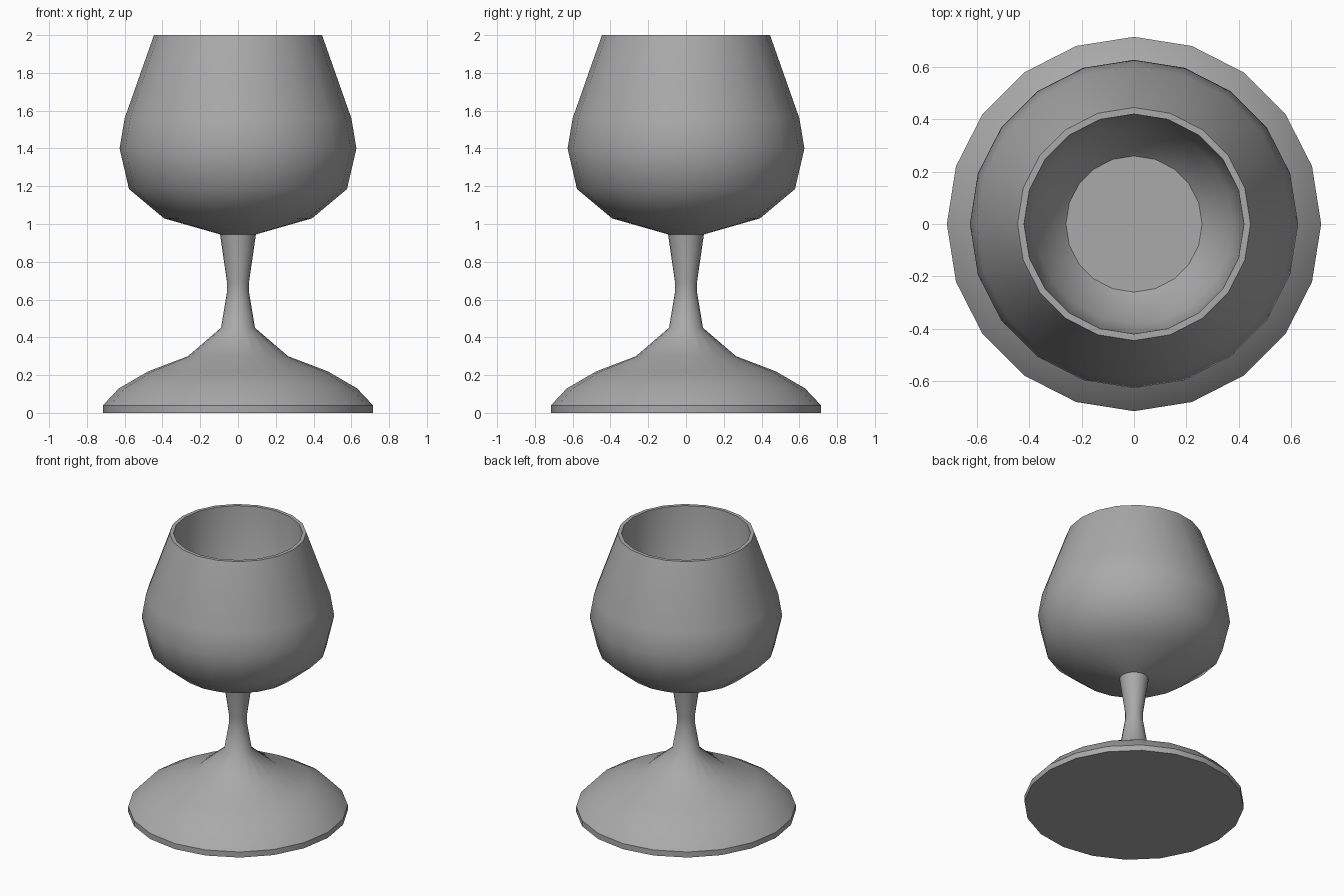
import bpy
import bmesh
import math

SIDES = 20

cube = bpy.data.objects.get("Cube")
if cube:
    bpy.data.objects.remove(cube, do_unlink=True)

grey = bpy.data.materials.new("mid_grey")
grey.use_nodes = True
colour = (0.4, 0.4, 0.4, 1)
grey.diffuse_color = colour
grey.node_tree.nodes["Principled BSDF"].inputs["Base Color"].default_value = colour


def lathe(name, profile, cap_first=False, cap_last=False):
    """Turn a (radius, height) profile around z, with optional flat end discs."""
    bm = bmesh.new()
    rings = []
    for radius, z in profile:
        angles = [math.tau * i / SIDES for i in range(SIDES)]
        rings.append([bm.verts.new((radius * math.cos(a), radius * math.sin(a), z))
                      for a in angles])
    for low, high in zip(rings, rings[1:]):
        for i in range(SIDES):
            j = (i + 1) % SIDES
            bm.faces.new((low[i], low[j], high[j], high[i]))
    if cap_first:
        bm.faces.new(rings[0][::-1])
    if cap_last:
        bm.faces.new(rings[-1])
    mesh = bpy.data.meshes.new(name)
    bm.to_mesh(mesh)
    bm.free()
    mesh.materials.append(grey)
    obj = bpy.data.objects.new(name, mesh)
    bpy.context.collection.objects.link(obj)
    bpy.ops.object.select_all(action='DESELECT')
    obj.select_set(True)
    bpy.context.view_layer.objects.active = obj
    bpy.ops.object.shade_smooth_by_angle(angle=math.radians(42))
    return obj


# Domed foot flowing into the waisted stem
lathe("foot_and_stem", [
    (0.715, 0), (0.715, 0.04), (0.63, 0.13), (0.475, 0.22), (0.265, 0.30),
    (0.09, 0.45), (0.058, 0.64), (0.058, 0.69), (0.095, 0.945),
], cap_first=True)

# Rounded bowl: outside wall, flat rim, then the tapered cavity and its floor
lathe("bowl", [
    (0.095, 0.945), (0.392, 1.03), (0.577, 1.185), (0.627, 1.40), (0.60, 1.56),
    (0.445, 2), (0.42, 2), (0.38, 1.2), (0.26, 1.07),
], cap_last=True)
